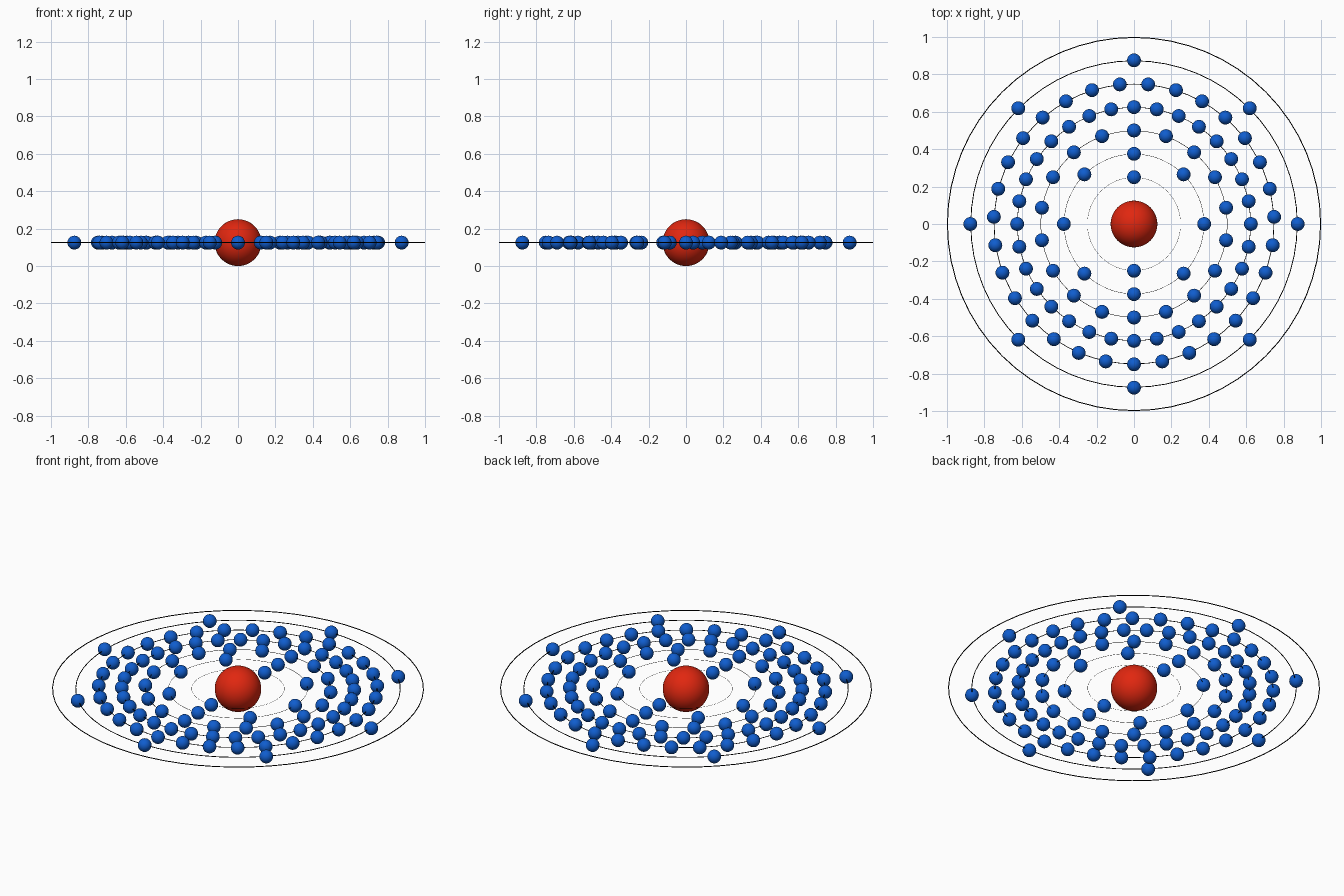
import bpy
import math

if "Cube" in bpy.data.objects:
    bpy.data.objects.remove(bpy.data.objects["Cube"])

Z = 0.125            # height of the orbital plane
NUCLEUS_R = 0.125
ELECTRON_R = 0.037


def material(name, color):
    mat = bpy.data.materials.new(name)
    mat.diffuse_color = (*color, 1.0)
    mat.use_nodes = True
    mat.node_tree.nodes["Principled BSDF"].inputs["Base Color"].default_value = mat.diffuse_color
    return mat


red = material("nucleus_red", (0.75, 0.02, 0.005))
blue = material("electron_blue", (0.005, 0.11, 0.62))
black = material("orbit_black", (0.0, 0.0, 0.0))


def finish(name, mat):
    obj = bpy.context.object
    obj.name = name
    obj.data.materials.append(mat)
    bpy.ops.object.shade_smooth()
    return obj


# Nucleus
bpy.ops.mesh.primitive_uv_sphere_add(segments=48, ring_count=24,
                                     radius=NUCLEUS_R, location=(0, 0, Z))
finish("nucleus", red)

# Electron master, whose mesh is shared by all the others
bpy.ops.mesh.primitive_uv_sphere_add(segments=24, ring_count=12,
                                     radius=ELECTRON_R)
master = finish("electron", blue)
electron_mesh = master.data
bpy.data.objects.remove(master)

# Shells: evenly spaced electrons counted from the -y side; outer orbit is empty
counts = [2, 8, 18, 32, 31, 8, 0]
for i, count in enumerate(counts):
    radius = 0.25 + 0.125 * i
    # Wire thickness grows with the orbit
    wire = 0.0026 * radius
    bpy.ops.mesh.primitive_torus_add(major_segments=64, minor_segments=8,
                                     major_radius=radius - wire,
                                     minor_radius=wire, location=(0, 0, Z))
    finish(f"orbit_{i + 1}", black)
    for k in range(count):
        a = -math.pi / 2 + 2 * math.pi * k / count
        electron = bpy.data.objects.new(f"electron_{i + 1}_{k + 1}", electron_mesh)
        electron.location = (radius * math.cos(a), radius * math.sin(a), Z)
        bpy.context.collection.objects.link(electron)
